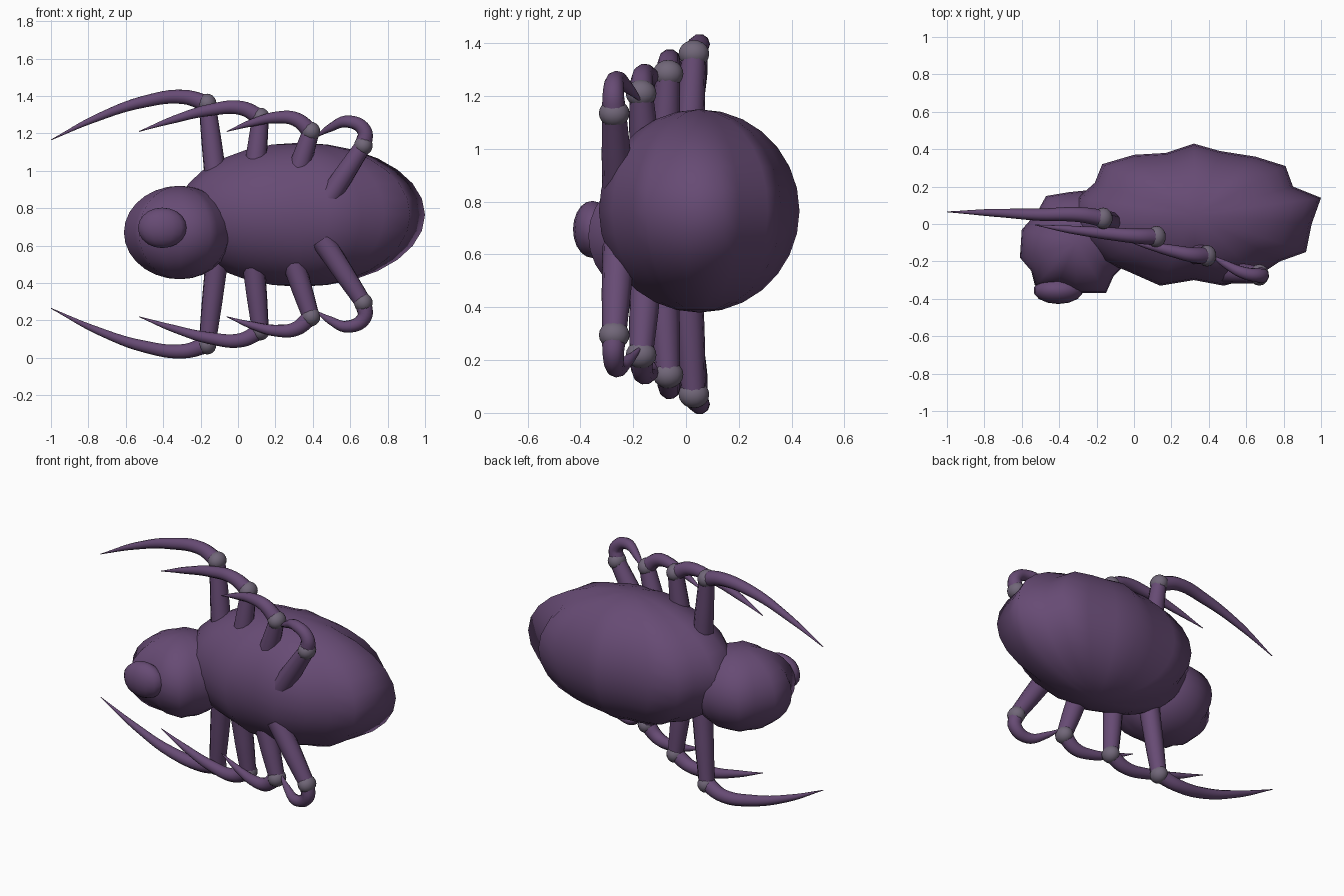
import bpy
import bmesh
import math
from mathutils import Vector

cube = bpy.data.objects.get("Cube")
if cube:
    bpy.data.objects.remove(cube, do_unlink=True)

MIRROR_HEIGHT = 1.43  # legs repeat above and below half this height


def make_material(name, colour):
    material = bpy.data.materials.new(name)
    material.use_nodes = True
    material.diffuse_color = colour
    material.node_tree.nodes["Principled BSDF"].inputs["Base Color"].default_value = colour
    return material


purple = make_material("dusky purple", (0.135, 0.07, 0.175, 1))
grey = make_material("joint grey", (0.165, 0.135, 0.19, 1))


def add_object(name, mesh, material):
    mesh.materials.clear()
    mesh.materials.append(material)
    for face in mesh.polygons:
        face.use_smooth = True
    obj = bpy.data.objects.new(name, mesh)
    bpy.context.collection.objects.link(obj)
    return obj


def pleated_ball(name, centre, half_height, outline, rings=14):
    """Round form whose meridians run from pole to pole through a plan outline."""
    bm = bmesh.new()
    centre = Vector(centre)
    up = Vector((0, 0, half_height))
    top, bottom = bm.verts.new(centre + up), bm.verts.new(centre - up)
    rows = []
    for ring in range(1, rings):
        angle = math.pi * ring / rings
        row = []
        for x, y in outline:
            spoke = Vector((x - centre.x, y - centre.y, 0))
            row.append(bm.verts.new(centre + spoke * math.sin(angle) + up * math.cos(angle)))
        rows.append(row)
    count = len(outline)
    for i in range(count):
        j = (i + 1) % count
        bm.faces.new((top, rows[0][i], rows[0][j]))
        bm.faces.new((bottom, rows[-1][j], rows[-1][i]))
        for upper, lower in zip(rows, rows[1:]):
            bm.faces.new((upper[i], lower[i], lower[j], upper[j]))
    bmesh.ops.recalc_face_normals(bm, faces=bm.faces)
    mesh = bpy.data.meshes.new(name)
    bm.to_mesh(mesh)
    bm.free()
    return add_object(name, mesh, purple)


def ball(name, centre, radii, material):
    bm = bmesh.new()
    bmesh.ops.create_uvsphere(bm, u_segments=14, v_segments=10, radius=1)
    bmesh.ops.scale(bm, vec=radii, verts=bm.verts)
    bmesh.ops.translate(bm, vec=centre, verts=bm.verts)
    mesh = bpy.data.meshes.new(name)
    bm.to_mesh(mesh)
    bm.free()
    return add_object(name, mesh, material)


def tube(name, points, radii):
    """Smooth tapering tube through the points."""
    curve = bpy.data.curves.new(name + " path", "CURVE")
    curve.dimensions = "3D"
    curve.bevel_depth = 1
    curve.bevel_resolution = 3
    curve.resolution_u = 6
    curve.use_fill_caps = True
    spline = curve.splines.new("BEZIER")
    spline.bezier_points.add(len(points) - 1)
    for knot, point, radius in zip(spline.bezier_points, points, radii):
        knot.co = point
        knot.radius = radius
        knot.handle_left_type = knot.handle_right_type = "AUTO"
    helper = bpy.data.objects.new(name + " path", curve)
    bpy.context.collection.objects.link(helper)
    bpy.context.view_layer.update()
    graph = bpy.context.evaluated_depsgraph_get()
    mesh = bpy.data.meshes.new_from_object(helper.evaluated_get(graph))
    bpy.data.objects.remove(helper, do_unlink=True)
    return add_object(name, mesh, purple)


# Abdomen and head, each with a scalloped plan outline
abdomen_outline = [
    (1.0, 0.14), (0.85, 0.2), (0.81, 0.31), (0.65, 0.36), (0.46, 0.39), (0.32, 0.43),
    (0.17, 0.38), (0, 0.37), (-0.17, 0.32), (-0.21, 0.22), (-0.3, 0.14), (-0.33, 0),
    (-0.27, -0.1), (-0.17, -0.2), (-0.04, -0.25), (0.14, -0.33), (0.32, -0.3),
    (0.48, -0.33), (0.66, -0.28), (0.78, -0.2), (0.92, -0.15), (0.95, 0)]
pleated_ball("abdomen", (0.33, 0.05, 0.765), 0.385, abdomen_outline)

head_outline = [
    (-0.03, -0.1), (-0.06, 0.02), (-0.13, 0.12), (-0.25, 0.18), (-0.35, 0.17), (-0.47, 0.15),
    (-0.52, 0.06), (-0.6, -0.03), (-0.61, -0.18), (-0.55, -0.25), (-0.53, -0.33),
    (-0.41, -0.33), (-0.31, -0.37), (-0.15, -0.37), (-0.11, -0.28), (-0.05, -0.22)]
pleated_ball("head", (-0.31, -0.1, 0.67), 0.25, head_outline)

# Snout on the front of the head
ball("snout", (-0.405, -0.355, 0.695), (0.133, 0.073, 0.108), purple)

# Legs: hip, knee, then the points of the curved shin down to its tip
legs = {
    "first": [(-0.11, 0, 0.88), (-0.165, 0.03, 1.36),
              (-0.29, 0.05, 1.395), (-0.5, 0.05, 1.37), (-0.75, 0.06, 1.285), (-1, 0.065, 1.165)],
    "second": [(0.08, -0.09, 0.9), (0.12, -0.068, 1.285),
               (0.02, -0.065, 1.335), (-0.15, -0.05, 1.325), (-0.34, -0.03, 1.275), (-0.53, -0.005, 1.21)],
    "third": [(0.29, -0.15, 0.9), (0.39, -0.17, 1.21),
              (0.31, -0.165, 1.275), (0.21, -0.145, 1.285), (0.08, -0.115, 1.258), (-0.06, -0.08, 1.21)],
    "fourth": [(0.45, -0.255, 0.8), (0.67, -0.272, 1.135),
               (0.675, -0.275, 1.215), (0.59, -0.262, 1.263), (0.49, -0.215, 1.228), (0.41, -0.165, 1.175)],
}
SHIN_RADII = (0.046, 0.04, 0.033, 0.021, 0.002)

for order, path in legs.items():
    for side in ("upper", "lower"):
        points = [Vector(p) for p in path]
        if side == "lower":
            for p in points:
                p.z = MIRROR_HEIGHT - p.z
        hip, knee = points[:2]
        name = f"{side} {order} leg"
        middle = hip.lerp(knee, 0.5)
        tube(name + " thigh", [hip, middle, knee], (0.062, 0.056, 0.046))
        tube(name + " shin", points[1:], SHIN_RADII)
        ball(name + " knee", knee, (0.051, 0.058, 0.052), grey)
